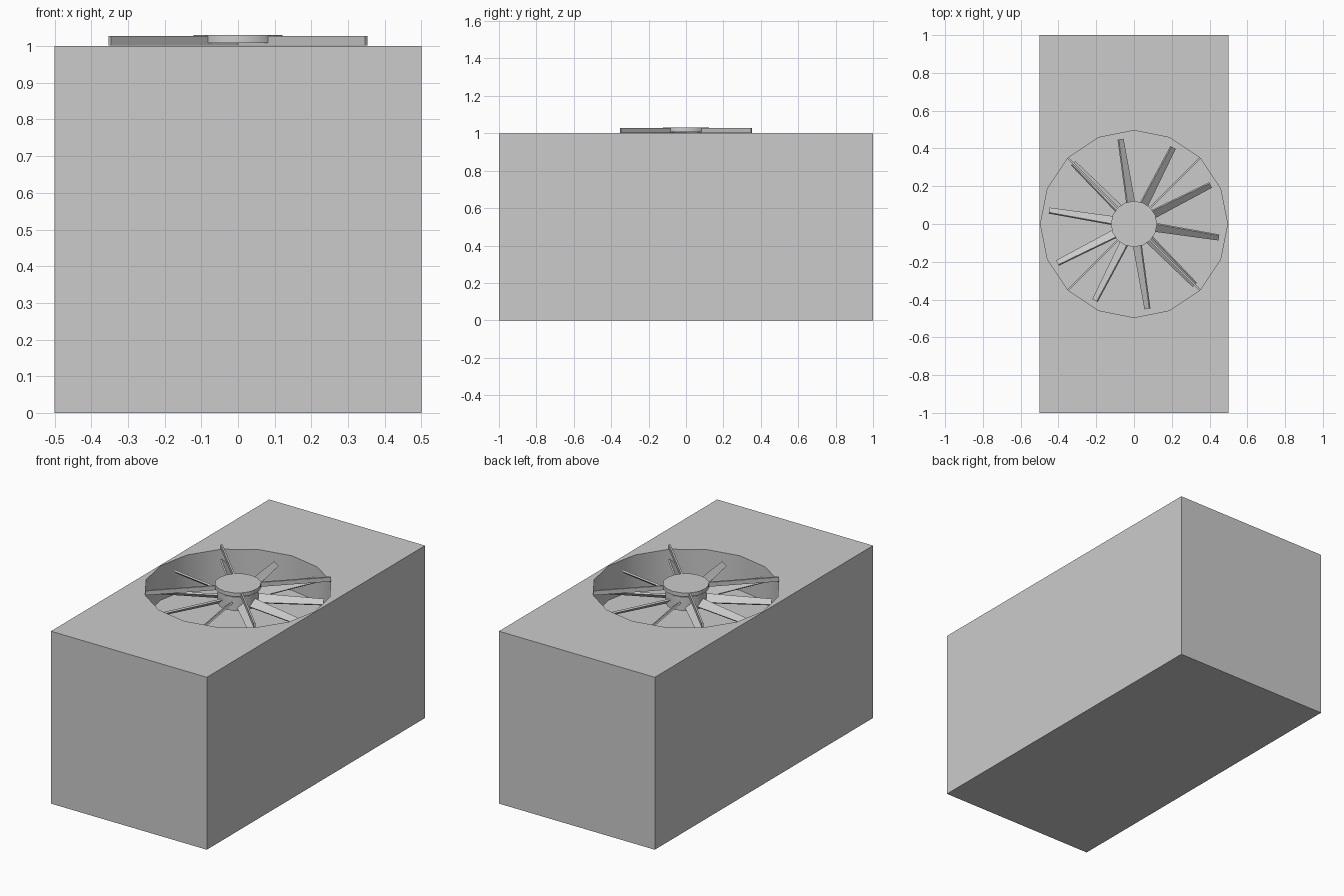
import bpy, bmesh
from math import radians, pi
from mathutils import Matrix

if "Cube" in bpy.data.objects:
    bpy.data.objects.remove(bpy.data.objects["Cube"])


def finish(name, bm):
    bmesh.ops.recalc_face_normals(bm, faces=bm.faces[:])
    me = bpy.data.meshes.new(name)
    bm.to_mesh(me)
    bm.free()
    ob = bpy.data.objects.new(name, me)
    bpy.context.collection.objects.link(ob)
    return ob


def box(name, size, loc, rot=0.0):
    bm = bmesh.new()
    bmesh.ops.create_cube(bm, size=1, matrix=Matrix.Rotation(rot, 4, 'Z')
                          @ Matrix.Translation(loc) @ Matrix.Diagonal((*size, 1)))
    return finish(name, bm)


def disc(name, r, z0, z1, sides=16):
    bm = bmesh.new()
    bmesh.ops.create_cone(bm, cap_ends=True, segments=sides, radius1=r, radius2=r,
                          depth=z1 - z0, matrix=Matrix.Translation((0, 0, (z0 + z1) / 2)))
    return finish(name, bm)


def smooth(ob):
    bpy.ops.object.select_all(action='DESELECT')
    ob.select_set(True)
    bpy.context.view_layer.objects.active = ob
    bpy.ops.object.shade_smooth_by_angle(angle=radians(30))


# Casing with a round fan well sunk into the top
casing = box("casing", (1, 2, 1), (0, 0, 0.5))
cutter = disc("well_cutter", 0.495, 0.8, 1.2)
cutter.hide_render = True
mod = casing.modifiers.new("fan_well", 'BOOLEAN')
mod.operation = 'DIFFERENCE'
mod.solver = 'EXACT'
mod.object = cutter
bpy.context.view_layer.objects.active = casing
bpy.ops.object.modifier_apply(modifier=mod.name)
bpy.data.objects.remove(cutter)
smooth(casing)

# Crossed support struts over the well
for i in range(2):
    box(f"strut_{i + 1}", (0.99, 0.01, 0.025), (0, 0, 1.0145), pi / 4 + i * pi / 2)

# Centre cap and fan hub below it
smooth(disc("centre_cap", 0.122, 1.008, 1.03))
smooth(disc("fan_hub", 0.11, 0.92, 1.0))

# Ten pitched blades, slightly narrower at the tip
for i in range(10):
    bm = bmesh.new()
    bmesh.ops.create_cube(bm, size=1)
    for v in bm.verts:
        tip = v.co.x > 0
        v.co.x = 0.455 if tip else 0.08
        v.co.y *= 0.034 if tip else 0.055
        v.co.z *= 0.01
    bm.transform(Matrix.Rotation(radians(27 + 36 * i), 4, 'Z')
                 @ Matrix.Translation((0, 0, 0.95))
                 @ Matrix.Rotation(radians(40), 4, 'X'))
    finish(f"blade_{i + 1}", bm)
